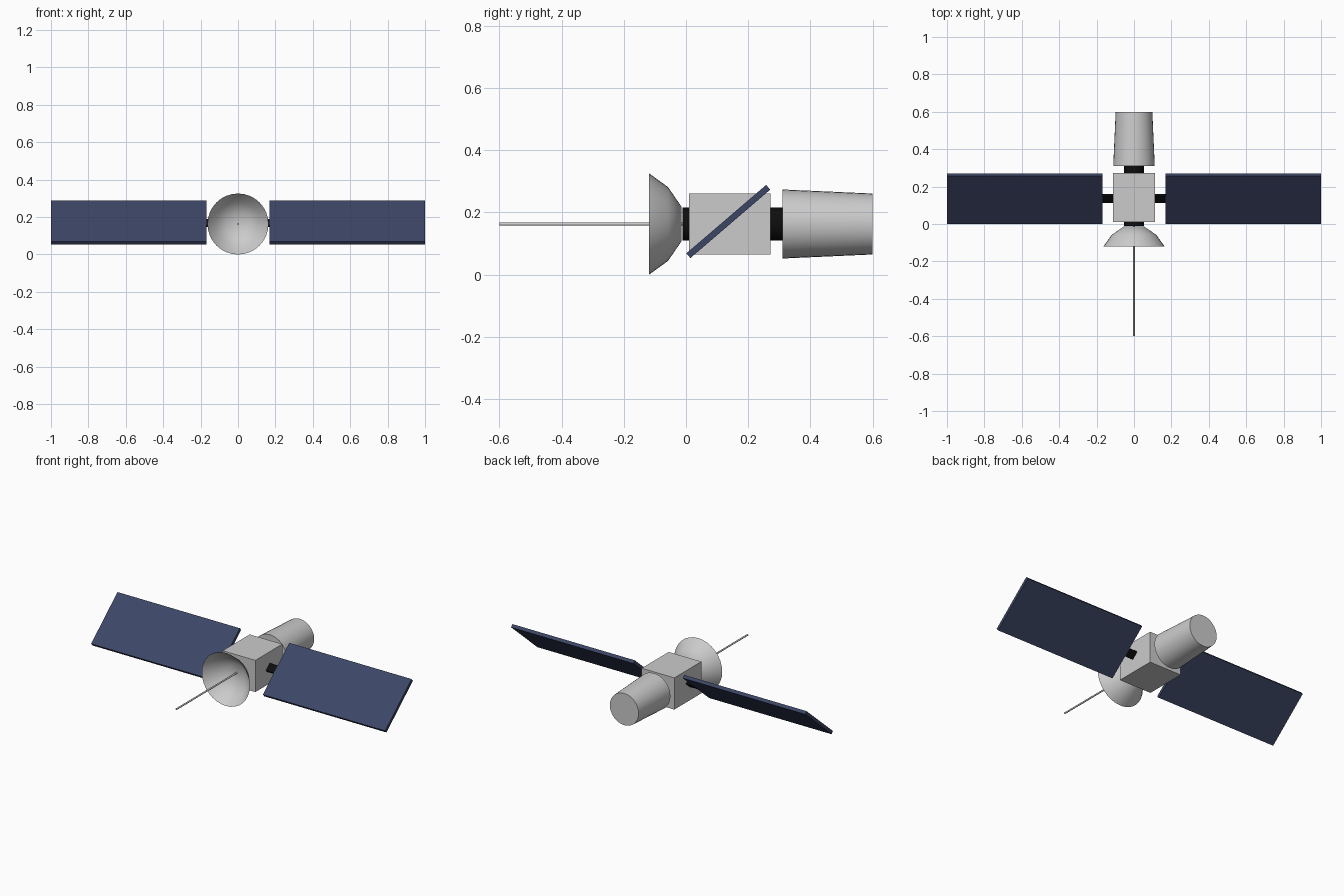
import bpy, bmesh, math
from mathutils import Matrix

cube = bpy.data.objects.get("Cube")
if cube:
    bpy.data.objects.remove(cube, do_unlink=True)

AXIS_Z = 0.163          # height of the long axis
TILT = math.radians(40.6)


def material(name, rgb, rough=0.6):
    m = bpy.data.materials.new(name)
    m.use_nodes = True
    m.diffuse_color = (*rgb, 1)
    bsdf = m.node_tree.nodes["Principled BSDF"]
    bsdf.inputs["Base Color"].default_value = (*rgb, 1)
    bsdf.inputs["Roughness"].default_value = rough
    return m


hull = material("light grey", (0.6, 0.6, 0.6))
black = material("black", (0.004, 0.004, 0.004))
navy = material("navy blue", (0.045, 0.06, 0.13))


def add_object(name, bm, mat, smooth=False):
    mesh = bpy.data.meshes.new(name)
    bm.to_mesh(mesh)
    bm.free()
    mesh.materials.append(mat)
    ob = bpy.data.objects.new(name, mesh)
    bpy.context.collection.objects.link(ob)
    if smooth:
        bpy.ops.object.select_all(action="DESELECT")
        ob.select_set(True)
        bpy.context.view_layer.objects.active = ob
        bpy.ops.object.shade_smooth_by_angle(angle=math.radians(40))
    return ob


def box(name, size, centre, mat, tilt=0):
    bm = bmesh.new()
    bmesh.ops.create_cube(bm, size=1)
    bm.transform(Matrix.Translation(centre) @ Matrix.Rotation(tilt, 4, "X")
                 @ Matrix.Diagonal((*size, 1)))
    return add_object(name, bm, mat)


def lathe(name, profile, mat, steps=32, caps=True):
    """Turn (radius, y) points around the long axis."""
    bm = bmesh.new()
    rings = []
    for r, y in profile:
        rings.append([bm.verts.new((r * math.cos(a), y, AXIS_Z + r * math.sin(a)))
                      for a in (math.tau * i / steps for i in range(steps))])
    for a, b in zip(rings, rings[1:]):
        for i in range(steps):
            j = (i + 1) % steps
            bm.faces.new((a[i], b[i], b[j], a[j]))
    bm.faces.new(rings[-1])
    if caps:
        bm.faces.new(rings[0])
    bmesh.ops.recalc_face_normals(bm, faces=bm.faces)
    return add_object(name, bm, mat, smooth=True)


# Central bus, engine can and the dark collars between them
box("body", (0.222, 0.262, 0.195), (0, 0.141, AXIS_Z), hull)
lathe("engine_can", [(0.111, 0.31), (0.098, 0.6)], hull)
lathe("rear_collar", [(0.053, 0.265), (0.053, 0.315)], black)
lathe("front_collar", [(0.053, -0.012), (0.053, 0.015)], black)

# Open dish with its long antenna
lathe("dish", [(0.163, -0.119), (0.119, -0.058), (0.055, -0.014)], hull, caps=False)
lathe("antenna", [(0.005, -0.6), (0.005, -0.01)], hull, steps=12)

# Tilted solar wings on flat struts
for side, s in (("left", 1), ("right", -1)):
    box(side + "_strut", (0.08, 0.05, 0.014), (s * 0.14, 0.136, 0.169), black, TILT)
    box(side + "_solar_panel", (0.832, 0.338, 0.02), (s * 0.584, 0.136, 0.171), navy, TILT)
